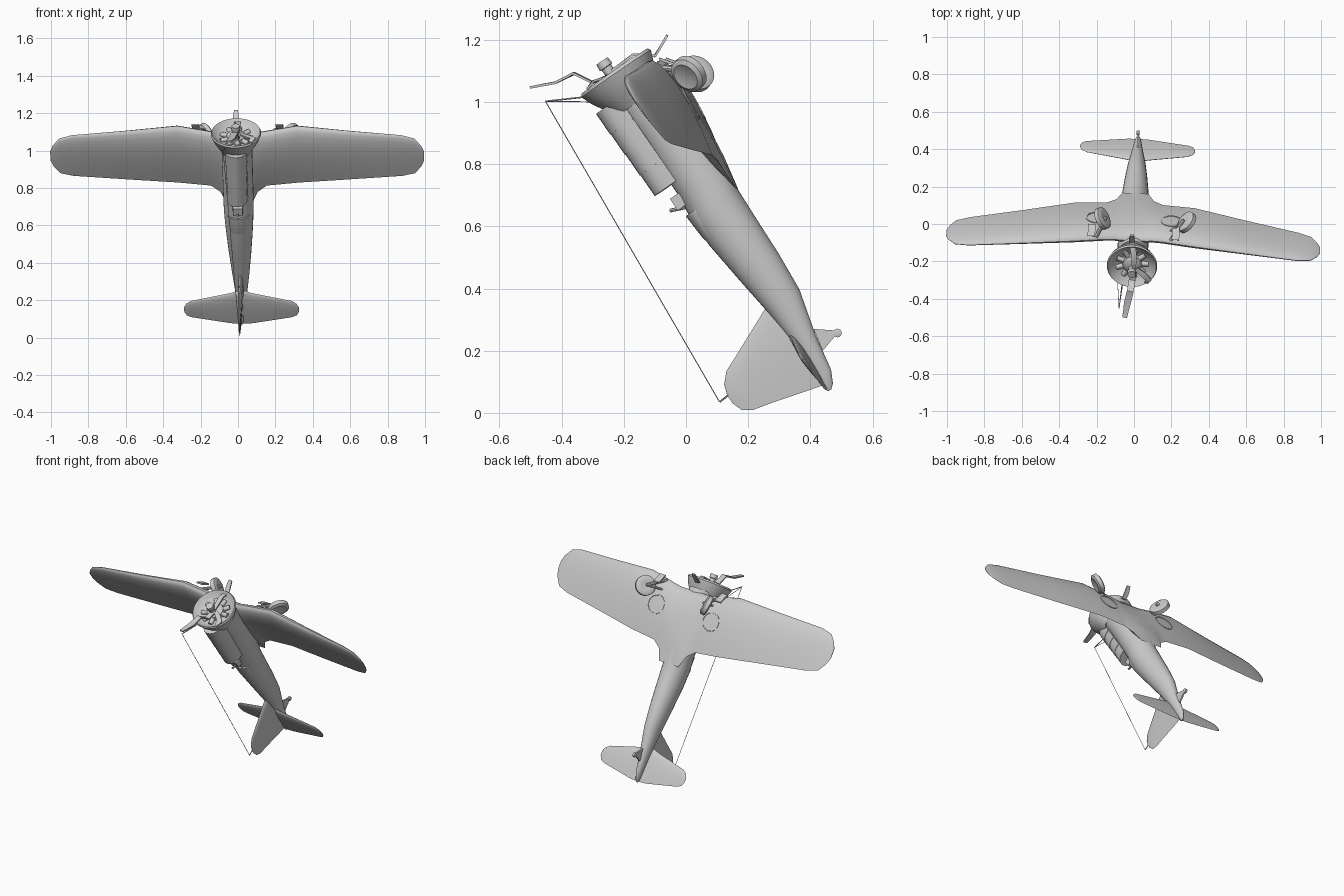
import bpy, bmesh, math
from mathutils import Vector, Matrix

if "Cube" in bpy.data.objects:
    bpy.data.objects.remove(bpy.data.objects["Cube"])

grey = bpy.data.materials.new("pale grey metal")
grey.use_nodes = True
grey.diffuse_color = (0.6, 0.6, 0.6, 1)
grey.node_tree.nodes["Principled BSDF"].inputs["Base Color"].default_value = (0.6, 0.6, 0.6, 1)

# Aircraft frame: x sideways, s from nose to tail, u towards the canopy.
# The aircraft stands on its fin, belly up, turned slightly about z.
PITCH = math.radians(34.5)
YAW = Matrix.Rotation(math.radians(-2.7), 3, 'Z')
BACK = Vector((0, math.sin(PITCH), -math.cos(PITCH)))
UP = Vector((0, -math.cos(PITCH), -math.sin(PITCH)))
NOSE = Vector((0, -0.21, 1.07))
parts = []


def direction(x, s, u):
    return YAW @ (Vector((x, 0, 0)) + BACK * s + UP * u)


def place(x, s, u):
    return YAW @ NOSE + direction(x, s, u)


def loft(name, rings):
    """Skin a row of equal rings and cap both ends."""
    bm = bmesh.new()
    rows = [[bm.verts.new(p) for p in ring] for ring in rings]
    n = len(rows[0])
    for a, b in zip(rows, rows[1:]):
        for i in range(n):
            j = (i + 1) % n
            bm.faces.new((a[i], a[j], b[j], b[i]))
    bm.faces.new(rows[0])
    bm.faces.new(rows[-1])
    bmesh.ops.recalc_face_normals(bm, faces=bm.faces)
    mesh = bpy.data.meshes.new(name)
    bm.to_mesh(mesh)
    bm.free()
    mesh.materials.append(grey)
    ob = bpy.data.objects.new(name, mesh)
    bpy.context.collection.objects.link(ob)
    parts.append(ob)
    return ob


def lathe(name, origin, axis, profile, sides=32):
    """Turn (distance along axis, radius) pairs round an axis."""
    axis = axis.normalized()
    a = axis.orthogonal().normalized()
    b = axis.cross(a)
    angles = [math.tau * i / sides for i in range(sides)]
    loft(name, [[origin + axis * h + (a * math.cos(t) + b * math.sin(t)) * r
                 for t in angles] for h, r in profile])


def rod(name, start, end, radius, sides=8):
    axis = end - start
    lathe(name, start, axis, [(0, radius), (axis.length, radius)], sides)


CHORD = [0, 0.015, 0.06, 0.15, 0.3, 0.5, 0.75, 1]


def foil(le, te, half):
    """Outline of a symmetrical aerofoil as (s, height) pairs."""
    def thick(c):
        return half * 10 * (0.2969 * math.sqrt(c) - 0.126 * c - 0.3516 * c ** 2
                            + 0.2843 * c ** 3 - 0.1 * c ** 4)
    upper = [(le + (te - le) * c, thick(c)) for c in CHORD]
    return upper + [(s, -h) for s, h in reversed(upper[1:-1])]


def span(name, half_sections):
    """Mirrored flying surface from (x, leading s, trailing s, u, half thickness)."""
    full = [(-x, *rest) for x, *rest in reversed(half_sections)] + half_sections
    loft(name, [[place(x, s, u + h) for s, h in foil(le, te, t)]
                for x, le, te, u, t in full])


def blade(name, path, width):
    """Bent propeller blade along a path, flat across x."""
    rings = []
    for i, p in enumerate(path):
        tangent = (path[min(i + 1, len(path) - 1)] - path[max(i - 1, 0)]).normalized()
        side = Vector((1, 0, 0)) - tangent * tangent.x
        side.normalize()
        w = side * width * (0.35 if i in (0, len(path) - 1) else 0.5)
        n = tangent.cross(side) * 0.004
        rings.append([p + w + n, p - w + n, p - w - n, p + w - n])
    loft(name, rings)


# Fuselage: s, centre u, half height, half width
body = [(0.03, -0.03, 0.095, 0.082), (0.2, -0.04, 0.095, 0.082), (0.42, -0.035, 0.092, 0.081),
        (0.5, -0.022, 0.09, 0.079), (0.6, -0.021, 0.087, 0.073), (0.75, -0.027, 0.076, 0.061),
        (0.88, -0.03, 0.063, 0.048), (1.03, -0.016, 0.037, 0.03), (1.15, -0.003, 0.028, 0.017),
        (1.19, 0.006, 0.017, 0.009), (1.203, 0.01, 0.006, 0.004)]
TURN = [math.tau * i / 28 for i in range(28)]
loft("fuselage", [[place(w * math.cos(t), s, c + h * math.sin(t)) for t in TURN]
                  for s, c, h, w in body])

# Main wing with root fillet, flat centre and raised tips
span("main_wing", [(0.07, 0.05, 0.5, -0.112, 0.038), (0.1, 0.05, 0.43, -0.115, 0.037),
                   (0.15, 0.042, 0.392, -0.118, 0.036), (0.32, 0.008, 0.374, -0.12, 0.034),
                   (0.6, 0.016, 0.329, -0.085, 0.024), (0.88, 0.021, 0.285, -0.053, 0.015),
                   (0.95, 0.037, 0.262, -0.045, 0.011), (0.985, 0.08, 0.213, -0.041, 0.006),
                   (1.0, 0.115, 0.175, -0.039, 0.002)])

# Tailplane
span("tailplane", [(0.02, 0.985, 1.197, 0.015, 0.012), (0.06, 1.0, 1.194, 0.015, 0.011),
                   (0.27, 1.05, 1.155, 0.015, 0.006), (0.295, 1.068, 1.143, 0.015, 0.004),
                   (0.307, 1.09, 1.12, 0.015, 0.001)])

# Fin: u, leading s, trailing s, half thickness
fin = [(-0.01, 0.85, 1.185, 0.014), (0.04, 0.872, 1.172, 0.013), (0.19, 0.938, 1.13, 0.008),
       (0.25, 0.964, 1.115, 0.006), (0.28, 0.995, 1.095, 0.004), (0.292, 1.03, 1.06, 0.001)]
loft("fin", [[place(h, s, u) for s, h in foil(le, te, t)] for u, le, te, t in fin])

# Flared cowling, crankcase and hub
FRONT = direction(0, -1, 0)
lathe("cowling", place(0, 0, 0), FRONT,
      [(-0.09, 0.075), (-0.05, 0.098), (-0.01, 0.121), (0.025, 0.135), (0.035, 0.13),
       (0.02, 0.115), (0, 0.092), (-0.01, 0.06)], 40)
lathe("crankcase", place(0, 0, 0), FRONT, [(-0.02, 0.055), (0.015, 0.05), (0.03, 0.03)], 24)
lathe("propeller_hub", place(0, 0, 0.015), FRONT,
      [(0.02, 0.018), (0.06, 0.018), (0.062, 0.024), (0.085, 0.022)], 16)
for i in range(9):
    t = math.tau * i / 9
    c, d = math.cos(t), math.sin(t)
    rod("engine_cylinder", place(0.04 * c, 0, 0.04 * d), place(0.088 * c, 0, 0.088 * d), 0.014, 10)

# Bent propeller blades
V = Vector
blade("forward_blade", [V((0, -0.24, 1.09)), V((-0.01, -0.3, 1.062)), V((-0.02, -0.36, 1.092)),
                        V((-0.035, -0.42, 1.062)), V((-0.05, -0.5, 1.047))], 0.036)
blade("upright_blade", [V((0, -0.24, 1.1)), V((0, -0.17, 1.152)), V((-0.01, -0.1, 1.148)),
                        V((-0.012, -0.08, 1.18)), V((-0.01, -0.06, 1.215))], 0.03)
blade("curled_blade", [V((0.01, -0.24, 1.09)), V((0.05, -0.27, 1.075)), V((0.08, -0.3, 1.065)),
                       V((0.065, -0.315, 1.045))], 0.03)

# Stepped canopy sections, each slightly lower than the one before
ARCH = [math.pi * i / 12 for i in range(13)]
for i in range(4):
    front, back = 0.045 + i * 0.081, 0.045 + (i + 1) * 0.081
    w, top = 0.06 - i * 0.002, 0.127 - i * 0.002
    arch = [(w * math.cos(t), 0.035 + (top - 0.035) * math.sin(t) ** 0.7) for t in ARCH]
    loft("canopy_section", [[place(x, s, u) for x, u in arch] for s in (front, back)])

# Rear cockpit seat, gun and fairing
loft("rear_seat", [[place(x, s, u) for x, u in ((-.03, .03), (.03, .03), (.025, .085), (-.025, .085))]
                   for s in (0.405, 0.45)])
rod("rear_gun", place(0, 0.455, 0.06), place(0, 0.435, 0.108), 0.006)
loft("cockpit_fairing", [[place(w * math.cos(t), s, 0.03 + h * math.sin(t)) for t in ARCH]
                         for s, w, h in ((0.48, 0.06, 0.045), (0.57, 0.052, 0.04), (0.64, 0.035, 0.02))])

# Main wheels, legs, doors and wheel wells
WHEEL = [(-0.016, 0.025), (-0.02, 0.045), (-0.012, 0.06), (0.012, 0.06), (0.02, 0.045), (0.014, 0.025)]
for label, side, wheel_x, lean in (("left", 1, 0.28, 1.0), ("right", -1, 0.17, 0.7)):
    centre = place(side * wheel_x, 0.115, -0.203)
    axle = direction(side * 0.7, 0.13, 0.7 * lean)
    lathe(label + "_main_wheel", centre, axle, WHEEL, 28)
    hinge = place(side * 0.2, 0.04, -0.13)
    hub = centre - axle.normalized() * 0.024
    rod(label + "_wheel_leg", hinge, hub, 0.01)
    rod(label + "_wheel_brace", place(side * 0.18, 0.1, -0.13), hub, 0.006)
    lathe(label + "_wheel_well", place(side * 0.2, 0.195, -0.149), direction(0, 0.09, -1),
          [(0, 0.058), (0.004, 0.058), (0.004, 0.053), (0.001, 0.052)])
    inner, outer = place(side * 0.225, 0.02, -0.15), place(side * 0.225, 0.075, -0.19)
    across = direction(side * 0.02, 0, 0)
    skin = direction(0, 0.003, 0.003)
    loft(label + "_leg_door", [[p + across + skin, p - across + skin, p - across - skin,
                                p + across - skin] for p in (inner, outer)])

# Tail wheel and its tapered fork
lathe("tail_wheel", V((0.022, 0.487, 0.257)), V((1, 0, 0)),
      [(-0.008, 0.008), (-0.006, 0.014), (0.006, 0.014), (0.008, 0.008)], 16)
loft("tail_wheel_fork", [[V((x, y, z)) for x in (0.017, 0.027) for y, z in (pair if x < 0.02 else pair[::-1])]
                         for pair in (((0.41, 0.27), (0.44, 0.2)), ((0.48, 0.265), (0.482, 0.25)))])

# Aerial mast, stay, wire and fin stub
mast_top = V((-0.08, -0.452, 1.002))
fin_stub = V((0.006, 0.108, 0.035))
rod("aerial_mast", V((-0.06, -0.29, 1.02)), mast_top, 0.0025)
rod("aerial_stay", V((-0.09, -0.27, 1.0)), mast_top, 0.0015)
rod("aerial_wire", mast_top, fin_stub, 0.0015)
rod("aerial_stub", fin_stub, V((0.006, 0.14, 0.06)), 0.003)

# Smooth the rounded surfaces and keep hard edges
for ob in bpy.context.selected_objects:
    ob.select_set(False)
for ob in parts:
    ob.select_set(True)
bpy.context.view_layer.objects.active = parts[0]
bpy.ops.object.shade_smooth_by_angle(angle=math.radians(40))
